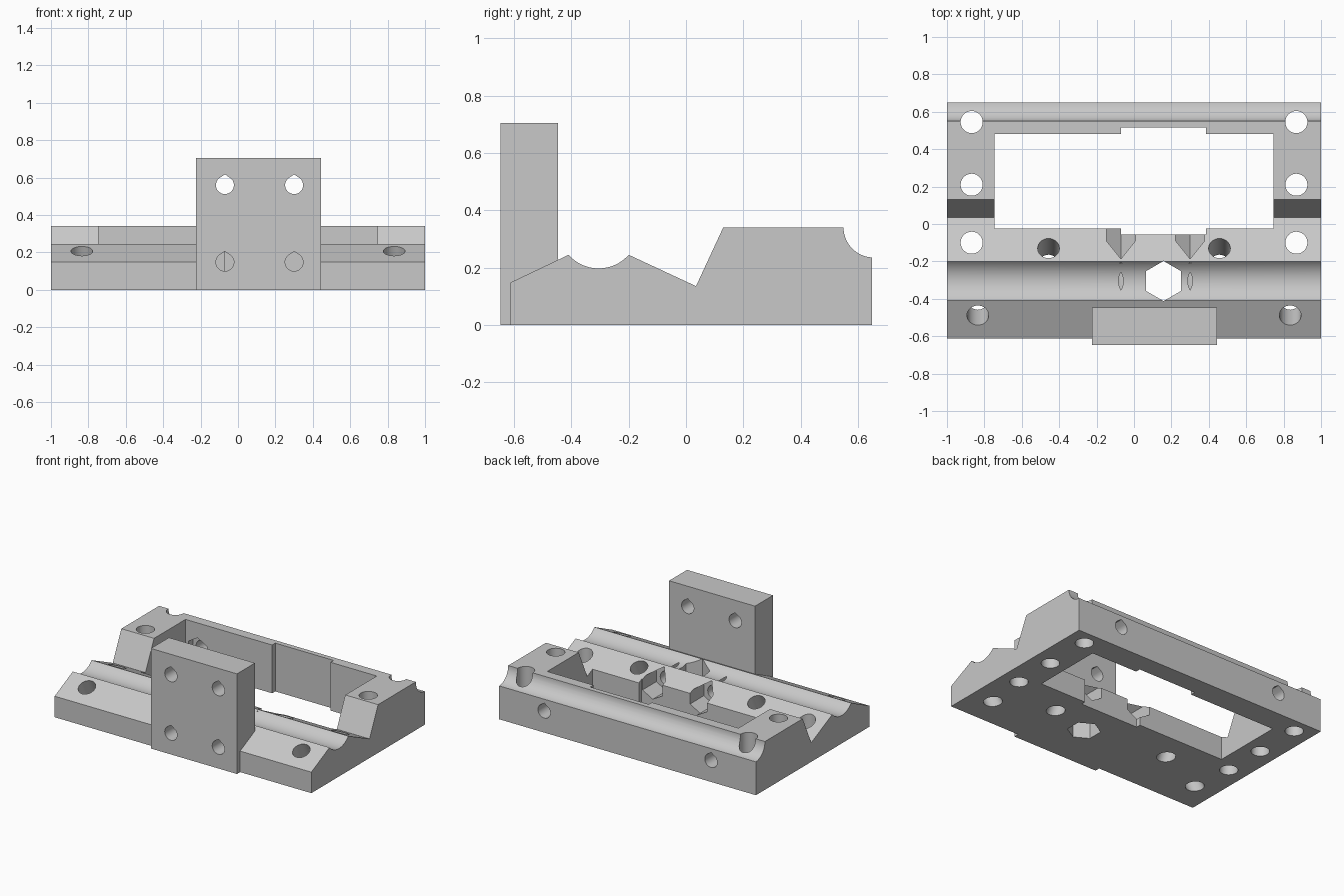
import bpy
from math import pi, sin, cos, sqrt, atan2
from mathutils import Matrix, Vector

if "Cube" in bpy.data.objects:
    bpy.data.objects.remove(bpy.data.objects["Cube"], do_unlink=True)

grey = bpy.data.materials.new("light grey plastic")
grey.use_nodes = True
grey.diffuse_color = (0.58, 0.58, 0.58, 1)
grey.node_tree.nodes["Principled BSDF"].inputs["Base Color"].default_value = (0.58, 0.58, 0.58, 1)


def prism(name, outline, depth, matrix):
    """Extrude a counter-clockwise 2D outline from local z = 0 to depth."""
    n = len(outline)
    verts = [(u, v, w) for w in (0, depth) for u, v in outline]
    faces = [tuple(reversed(range(n))), tuple(range(n, 2 * n))]
    faces += [(i, (i + 1) % n, n + (i + 1) % n, n + i) for i in range(n)]
    mesh = bpy.data.meshes.new(name)
    mesh.from_pydata(verts, [], faces)
    mesh.transform(matrix)
    mesh.materials.append(grey)
    ob = bpy.data.objects.new(name, mesh)
    bpy.context.collection.objects.link(ob)
    return ob


def arc(cy, cz, r, a, b, n):
    return [(cy + r * cos(a + (b - a) * i / n), cz + r * sin(a + (b - a) * i / n))
            for i in range(n + 1)]


def combine(target, tool, operation):
    mod = target.modifiers.new(tool.name, "BOOLEAN")
    mod.operation = operation
    mod.solver = "EXACT"
    mod.object = tool
    bpy.context.view_layer.objects.active = target
    bpy.ops.object.modifier_apply(modifier=mod.name)
    bpy.data.objects.remove(tool, do_unlink=True)


def circle(r, n=32):
    return arc(0, 0, r, 0, 2 * pi * (n - 1) / n, n - 1)


def hexagon(r):
    return arc(0, 0, r, pi / 6, pi / 6 + 5 * pi / 3, 5)


def teardrop(r):
    # Round hole with a pointed roof
    a = atan2(1, 1.5)
    return arc(0, 0, r, pi - a - 0.25, 2 * pi + a + 0.25, 28) + [(0, 1.2 * r)]


def rect(x0, y0, x1, y1):
    return [(x0, y0), (x1, y0), (x1, y1), (x0, y1)]


# Local (u, v, w) to world (x, z, -y): prisms running toward the front
def along_y(x, y, z):
    return Matrix.Translation((x, y, z)) @ Matrix.Rotation(pi / 2, 4, "X")


# Local (u, v, w) to world (y, z, x): prisms running across the width
across = Matrix(((0, 0, 1, -1), (1, 0, 0, 0), (0, 1, 0, 0), (0, 0, 0, 1)))

# Carriage body: side profile with rod groove, valley and rear cove
half = atan2(0.105, sqrt(0.14 ** 2 - 0.105 ** 2))
groove = arc(-0.305, 0.337, 0.14, -pi / 2 + half, -pi / 2 - half, 20)
cove = arc(0.655, 0.34, 0.105, -pi / 2, -pi, 14)
profile = [(-0.612, 0), (0.65, 0), (0.65, 0.235)] + cove[1:]
profile += [(0.13, 0.34), (0.035, 0.135)] + groove + [(-0.612, 0.148)]
body = prism("carriage_body", profile, 2, across)

# Upright mounting plate
plate = prism("mounting_plate", rect(-0.225, -0.647, 0.445, -0.447), 0.705, Matrix())
combine(body, plate, "UNION")

# Central window, stepped at front and back
down = Matrix.Translation((0, 0, -0.1))
for outline in (rect(-0.745, -0.025, 0.745, 0.48), rect(-0.07, -0.057, 0.385, 0.515)):
    combine(body, prism("window_cut", outline, 1, down), "DIFFERENCE")

# Hexagonal opening in the groove
hex_place = Matrix.Translation((0.158, -0.305, -0.1))
combine(body, prism("hex_cut", hexagon(0.107), 0.6, hex_place), "DIFFERENCE")

for side in (-1, 1):
    # Vertical screw holes
    for y in (-0.1, 0.21, 0.545):
        place = Matrix.Translation((side * 0.868, y, -0.1))
        combine(body, prism("screw_cut", circle(0.059), 0.6, place), "DIFFERENCE")
    # Holes square to the two sloping faces
    for x, y, z, lean in ((0.835, -0.487, 0.204, -0.41), (0.457, -0.13, 0.212, 0.42)):
        axis = Vector((0, lean, 0.91)).normalized()
        place = Matrix.Translation(Vector((side * x, y, z)) - axis * 0.4)
        place = place @ axis.to_track_quat("Z", "Y").to_matrix().to_4x4()
        combine(body, prism("slope_cut", circle(0.058), 0.5, place), "DIFFERENCE")
    # Holes through the back wall with nut pockets inside
    combine(body, prism("back_cut", teardrop(0.048), 0.4,
                        along_y(side * 0.65, 0.8, 0.15)), "DIFFERENCE")
    combine(body, prism("back_nut_cut", hexagon(0.085), 0.16,
                        along_y(side * 0.65, 0.53, 0.15)), "DIFFERENCE")

# Plate holes, the lower pair running on to nut pockets in the front bar
for x in (-0.07, 0.3):
    combine(body, prism("upper_cut", teardrop(0.048), 0.5, along_y(x, -0.3, 0.56)), "DIFFERENCE")
    combine(body, prism("lower_cut", teardrop(0.048), 0.9, along_y(x, 0.1, 0.148)), "DIFFERENCE")
    combine(body, prism("nut_cut", hexagon(0.09), 0.31, along_y(x, 0.1, 0.148)), "DIFFERENCE")

# Smooth the curved walls, keep edges crisp
bpy.ops.object.select_all(action="DESELECT")
body.select_set(True)
bpy.context.view_layer.objects.active = body
bpy.ops.object.shade_smooth_by_angle(angle=pi / 7)
